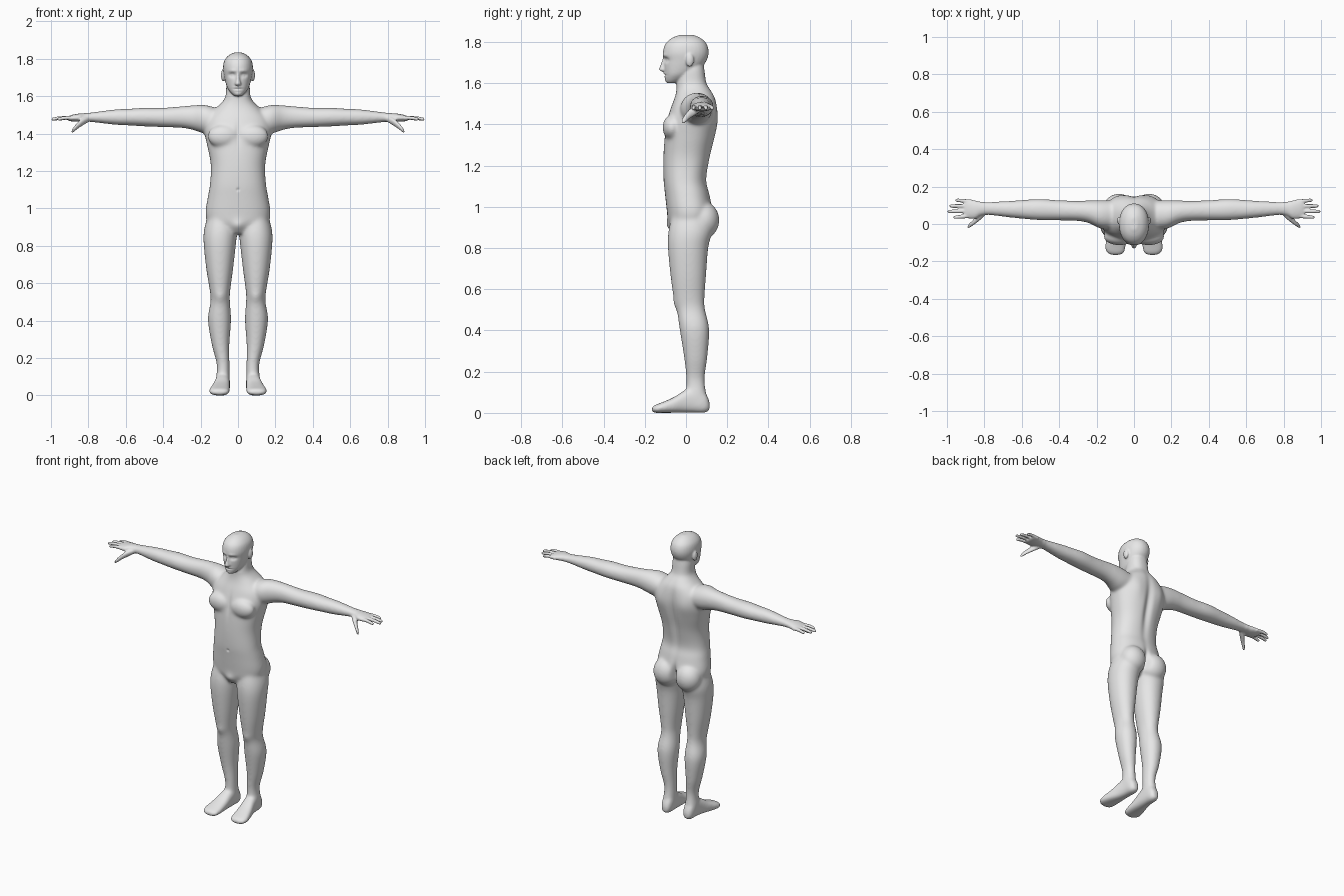
import bpy, bmesh, math
from mathutils import Vector, Matrix

bm = bmesh.new()
SEG = 32


def spline(rows, steps=5):
    """Smoothly resample rows of numbers (Catmull-Rom)."""
    out = []
    n = len(rows)
    for i in range(n - 1):
        p0, p1, p2, p3 = rows[max(i - 1, 0)], rows[i], rows[i + 1], rows[min(i + 2, n - 1)]
        for k in range(steps):
            t = k / steps
            out.append([0.5 * (2 * b + (c - a) * t + (2 * a - 5 * b + 4 * c - d) * t * t
                               + (3 * b - a - 3 * c + d) * t ** 3)
                        for a, b, c, d in zip(p0, p1, p2, p3)])
    out.append(list(rows[-1]))
    return out


def loft(axis, rows, power=2.0, side=1):
    """Skin rounded sections; row = position, then min/max on the other two axes."""
    others = [a for a in range(3) if a != axis]
    rings = []
    for t, a0, a1, b0, b1 in spline(rows):
        ring = []
        for k in range(SEG):
            ang = 2 * math.pi * k / SEG
            c, s = math.cos(ang), math.sin(ang)
            p = [0, 0, 0]
            p[axis] = t
            p[others[0]] = (a0 + a1) / 2 + (a1 - a0) / 2 * math.copysign(abs(c) ** (2 / power), c)
            p[others[1]] = (b0 + b1) / 2 + (b1 - b0) / 2 * math.copysign(abs(s) ** (2 / power), s)
            p[0] *= side
            ring.append(bm.verts.new(p))
        rings.append(ring)
    for r, q in zip(rings, rings[1:]):
        for k in range(SEG):
            j = (k + 1) % SEG
            bm.faces.new((r[k], r[j], q[j], q[k]))
    bm.faces.new(rings[0][::-1])
    bm.faces.new(rings[-1])


def ball(center, radii):
    m = Matrix.Translation(center) @ Matrix.Diagonal((*radii, 1))
    bmesh.ops.create_icosphere(bm, subdivisions=4, radius=1, matrix=m)


def centred(rows):
    return [(z, -w, w, y0, y1) for z, w, y0, y1 in rows]


def tube(rows):
    """x, y, z, y radius, z radius -> section rows along x."""
    return [(x, y - ry, y + ry, z - rz, z + rz) for x, y, z, ry, rz in rows]


# Torso and neck
loft(2, centred([
    (0.865, .05, -.06, .06), (0.92, .15, -.085, .11), (0.97, .174, -.092, .13),
    (1.06, .162, -.102, .115), (1.13, .15, -.109, .10), (1.235, .146, -.11, .117),
    (1.34, .166, -.104, .142), (1.42, .182, -.092, .154), (1.48, .17, -.074, .152),
    (1.53, .125, -.055, .142), (1.565, .088, -.047, .122), (1.60, .067, -.045, .10),
    (1.66, .062, -.035, .09), (1.70, .055, -.03, .085)]), 2.3)

# Head and jaw
loft(2, centred([
    (1.60, .018, -.09, -.05), (1.615, .036, -.099, -.01), (1.64, .055, -.102, .03),
    (1.67, .066, -.106, .07), (1.71, .075, -.108, .10), (1.75, .08, -.112, .11),
    (1.79, .073, -.10, .10), (1.818, .05, -.07, .072), (1.834, .018, -.03, .035)]), 2.15)

# Nose
loft(2, centred([
    (1.654, .008, -.112, -.09), (1.664, .017, -.131, -.08),
    (1.69, .011, -.124, -.08), (1.725, .008, -.113, -.08)]))

for s in (-1, 1):
    # Leg
    loft(2, [
        (.95, .02, .165, -.07, .12), (.877, .006, .183, -.086, .125), (.80, .012, .183, -.088, .108),
        (.67, .027, .169, -.076, .098), (.555, .042, .15, -.06, .09), (.50, .043, .147, -.045, .093),
        (.405, .037, .161, -.031, .113), (.27, .046, .14, -.01, .104), (.165, .045, .114, .001, .091),
        (.08, .044, .118, 0, .10), (.03, .046, .112, .005, .10)], 2.1, s)
    # Foot
    loft(1, [
        (.115, .06, .096, .012, .055), (.092, .046, .113, 0, .10), (.04, .043, .118, 0, .125),
        (-.01, .043, .127, 0, .108), (-.06, .043, .142, 0, .076), (-.12, .044, .156, 0, .05),
        (-.152, .05, .148, 0, .038), (-.167, .072, .125, .006, .027)], 2.6, s)
    # Arm and palm
    loft(0, tube([
        (.08, .05, 1.47, .07, .055), (.17, .05, 1.476, .077, .076), (.24, .065, 1.485, .061, .066),
        (.30, .07, 1.488, .054, .058), (.40, .073, 1.486, .054, .052), (.50, .077, 1.488, .057, .05),
        (.58, .078, 1.488, .052, .045), (.66, .079, 1.488, .045, .041), (.80, .083, 1.487, .035, .024),
        (.85, .077, 1.485, .049, .022), (.895, .082, 1.482, .051, .016),
        (.91, .083, 1.481, .046, .010)]), 2.1, s)
    # Fingers
    for y0, y1, tip in ((.042, .036, .967), (.069, .067, .998), (.096, .097, .988), (.122, .127, .957)):
        yk = (y0 + y1) / 2
        loft(0, tube([
            (.87, y0, 1.482, .0105, .011), ((.87 + tip) / 2, yk, 1.484, .0098, .0105),
            (tip - .01, y1, 1.478, .009, .009), (tip, y1, 1.476, .004, .004)]), 2, s)
    # Thumb
    loft(0, tube([
        (.795, .065, 1.48, .018, .016), (.83, .036, 1.463, .021, .02), (.86, .008, 1.44, .015, .017),
        (.882, -.01, 1.418, .012, .013), (.89, -.016, 1.41, .005, .005)]), 2, s)
    # Ear, buttock and chest muscle
    ball((s * .079, .018, 1.712), (.012, .02, .033))
    ball((s * .08, .085, .935), (.084, .077, .09))
    ball((s * .078, -.067, 1.385), (.085, .047, .062))

# Fuse the parts into one skin
bmesh.ops.recalc_face_normals(bm, faces=bm.faces)
mesh = bpy.data.meshes.new("parts")
bm.to_mesh(mesh)
bm.free()
parts = bpy.data.objects.new("parts", mesh)
bpy.context.collection.objects.link(parts)
mod = parts.modifiers.new("fuse", 'REMESH')
mod.mode = 'VOXEL'
mod.voxel_size = 0.005
dg = bpy.context.evaluated_depsgraph_get()
skin = bpy.data.meshes.new_from_object(parts.evaluated_get(dg))
bpy.data.objects.remove(parts)

# Relax the joins; fewer passes on face and hands
bm = bmesh.new()
bm.from_mesh(skin)
soft = [v for v in bm.verts if abs(v.co.x) < .8 and v.co.z < 1.59]
for verts, passes in ((soft, 24), (bm.verts[:], 3)):
    for _ in range(passes):
        bmesh.ops.smooth_vert(bm, verts=verts, factor=.5,
                              use_axis_x=True, use_axis_y=True, use_axis_z=True)

# Sculpted dents and swellings: centre, reach, push along y
DENTS = [
    ((.031, -.10, 1.713), (.019, .04, .012), .013),    # eye sockets
    ((.031, -.10, 1.712), (.010, .03, .006), -.005),   # eyes
    ((.028, -.10, 1.735), (.024, .04, .009), -.004),   # brows
    ((0, -.10, 1.647), (.02, .03, .005), -.006),       # upper lip
    ((0, -.10, 1.639), (.022, .03, .003), .005),       # mouth
    ((0, -.10, 1.631), (.017, .03, .005), -.004),      # lower lip
    ((0, -.10, 1.61), (.018, .03, .012), -.004),       # chin
    ((0, -.11, 1.40), (.014, .05, .07), .006),         # breastbone
    ((0, .14, 1.30), (.024, .06, .19), -.016),         # spine
    ((0, .15, .94), (.016, .07, .06), -.03),           # cleft
    ((.09, .15, 1.42), (.045, .05, .07), .007),        # shoulder blades
    ((0, -.08, .905), (.03, .05, .03), -.012),         # groin
    ((.095, -.05, .525), (.03, .04, .03), -.006),      # kneecaps
    ((0, -.11, 1.10), (.007, .04, .008), .006),        # navel
]
moves = {}
for v in bm.verts:
    x, y, z = v.co
    push = 0
    for c, r, d in DENTS:
        q = ((abs(x) - c[0]) / r[0]) ** 2 + ((z - c[2]) / r[2]) ** 2
        if q < 6:
            push += d * math.exp(-q - ((y - c[1]) / r[1]) ** 2)
    if push:
        moves[v] = push
for v, push in moves.items():
    v.co.y += push

# Flat soles on the ground
for v in bm.verts:
    v.co.z = max(v.co.z, 0)
for f in bm.faces:
    f.smooth = True
    f.material_index = 0
bm.to_mesh(skin)
bm.free()

skin.name = "body"
body = bpy.data.objects.new("body", skin)
bpy.context.collection.objects.link(body)
grey = bpy.data.materials.new("light grey")
grey.diffuse_color = (.8, .8, .8, 1)
skin.materials.clear()
skin.materials.append(grey)
